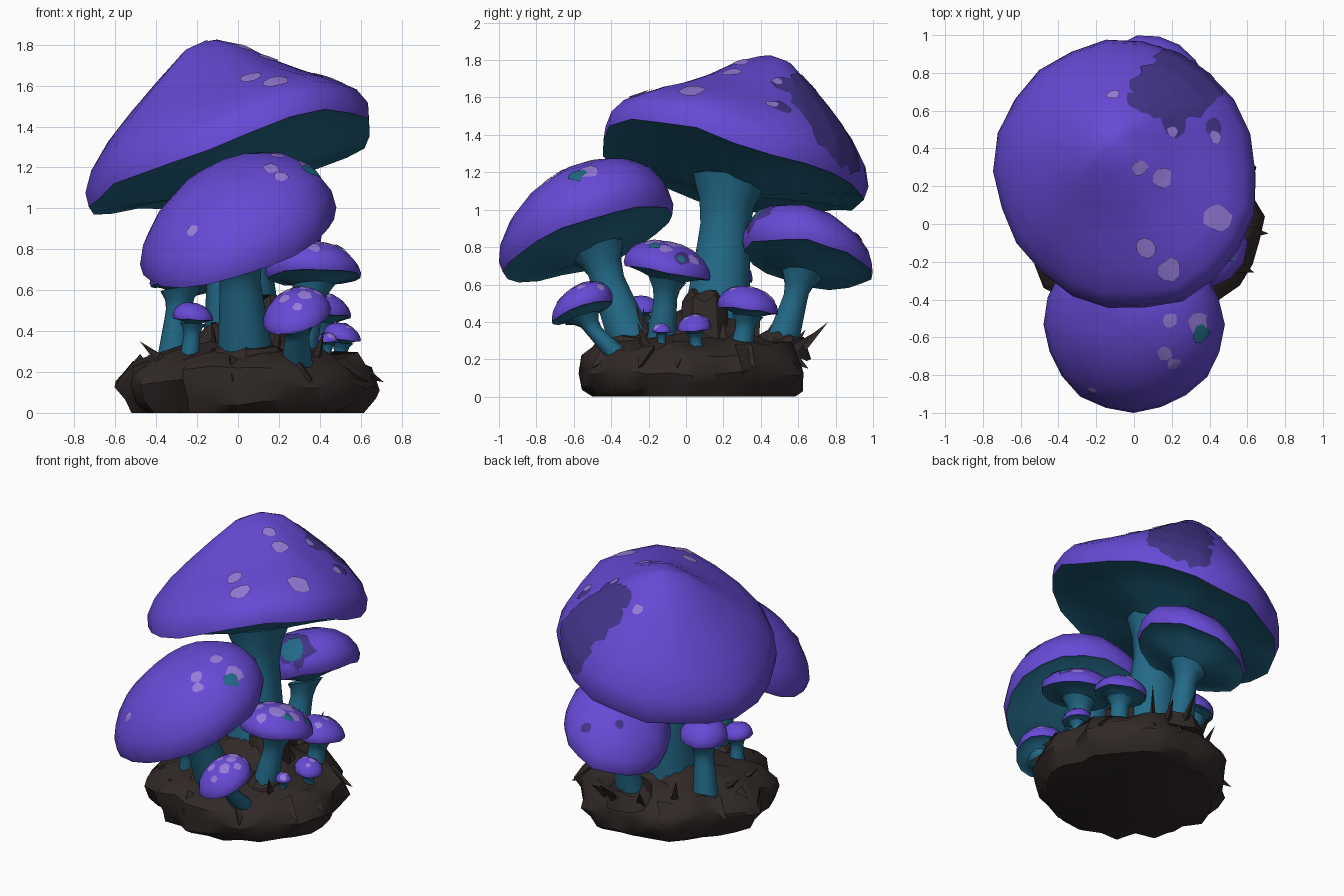
import bpy, bmesh, math, random
from mathutils import Vector
from mathutils.bvhtree import BVHTree

if "Cube" in bpy.data.objects:
    bpy.data.objects.remove(bpy.data.objects["Cube"])

random.seed(7)


def material(name, rgb):
    m = bpy.data.materials.new(name)
    m.diffuse_color = (*rgb, 1)
    m.use_nodes = True
    m.node_tree.nodes["Principled BSDF"].inputs["Base Color"].default_value = m.diffuse_color
    return m


PURPLE = material("purple", (0.135, 0.068, 0.67))
LILAC = material("lilac", (0.31, 0.20, 0.70))
DARK = material("dark_purple", (0.055, 0.035, 0.25))
TEAL = material("teal", (0.017, 0.145, 0.25))
SOIL = material("dark_soil", (0.030, 0.022, 0.020))


def finish(name, bm, mats, angle=40):
    bmesh.ops.recalc_face_normals(bm, faces=bm.faces)
    me = bpy.data.meshes.new(name)
    bm.to_mesh(me)
    bm.free()
    for m in mats:
        me.materials.append(m)
    ob = bpy.data.objects.new(name, me)
    bpy.context.collection.objects.link(ob)
    bpy.ops.object.select_all(action='DESELECT')
    ob.select_set(True)
    bpy.context.view_layer.objects.active = ob
    bpy.ops.object.shade_smooth_by_angle(angle=math.radians(angle))
    return ob


def loft(bm, rings, index=lambda i: 0):
    """Join equal rings of points and close both ends."""
    vs = [[bm.verts.new(p) for p in r] for r in rings]
    n = len(vs[0])
    for i in range(len(vs) - 1):
        for k in range(n):
            f = bm.faces.new((vs[i][k], vs[i][(k + 1) % n], vs[i + 1][(k + 1) % n], vs[i + 1][k]))
            f.material_index = index(i)
    bm.faces.new(vs[0]).material_index = index(0)
    bm.faces.new(vs[-1]).material_index = index(len(vs) - 2)


# (radius, height) fractions for the dome; gill rings hang as a shallow funnel
CONE = [(0.99, 0.0), (1.0, 0.11), (0.94, 0.26), (0.80, 0.44), (0.62, 0.61),
        (0.42, 0.78), (0.22, 0.94), (0.05, 0.99)]
ROUND = [(0.98, 0.0), (1.01, 0.14), (0.97, 0.36), (0.83, 0.62), (0.60, 0.84), (0.32, 0.97), (0.06, 1.0)]
GILLS = [(0.12, 1.0), (0.35, 0.62), (0.66, 0.2), (0.93, -0.06)]


def cap(name, c, rx, ry, h, slope, off, dome, n=18, depth=0.3, lift=0, sag=0):
    wob = [(random.uniform(0.975, 1.015), random.uniform(-0.03, 0.03)) for _ in range(n)]
    profile = [(r, -depth * t) for r, t in GILLS] + dome
    rings = []
    for i, (r, t) in enumerate(profile):
        ring = []
        for k in range(n):
            a = 2 * math.pi * k / n
            side = max(0, 0.64 * math.cos(a) - 0.77 * math.sin(a))
            up = lift * r * side ** 3
            w = 1 + (wob[k][0] - 1) * r + 0.5 * up
            if i >= len(GILLS) and r < 1:
                up -= sag * 4 * r * (1 - r) * side
            dx, dy = rx * r * w * math.cos(a), ry * r * w * math.sin(a)
            z = slope[0] * dx + slope[1] * dy + h * (t + wob[k][1] * r) + up
            tt = max(t, 0)
            ring.append((c[0] + dx + off[0] * tt, c[1] + dy + off[1] * tt, c[2] + z))
        rings.append(ring)
    bm = bmesh.new()
    loft(bm, rings, lambda i: 1 if i < len(GILLS) else 0)
    return finish(name, bm, [PURPLE, TEAL], 50)


def spots(name, host, marks, mat, lift=0.005):
    """Thin irregular plates laid over a cap; marks are (x, y, radius)."""
    tree = BVHTree.FromPolygons([v.co for v in host.data.vertices],
                                [p.vertices for p in host.data.polygons])
    bm = bmesh.new()
    for x, y, rad in marks:
        p, nor, _, _ = tree.ray_cast(Vector((x, y, 5)), Vector((0, 0, -1)))
        if p is None:
            continue
        u = nor.orthogonal().normalized()
        v = nor.cross(u)
        n, steps = (20, 7) if rad > 0.09 else (9, 3)
        jag = [random.uniform(0.78, 1.15) for _ in range(n)]

        def lay(q):
            hit, hn, _, _ = tree.ray_cast(q + nor * 0.25, -nor)
            return bm.verts.new((hit + hn * lift) if hit else q)
        mid, prev = lay(p), None
        for s in range(1, steps + 1):
            ring = [lay(p + rad * s / steps * jag[k] * (u * math.cos(2 * math.pi * k / n)
                    + v * math.sin(2 * math.pi * k / n))) for k in range(n)]
            for k in range(n):
                j = (k + 1) % n
                bm.faces.new((prev[k], prev[j], ring[j], ring[k]) if prev else (mid, ring[j], ring[k]))
            prev = ring
    return finish(name, bm, [mat], 60)


def stem(name, base, top, r0, r1, r2, slope, n=10):
    """Leaning tube whose flared top follows the slope of its cap."""
    a, b = Vector(base), Vector(top)
    rings = []
    for i in range(9):
        t = i / 8
        q = a.lerp(b, t)
        flare = max(0, (t - 0.75) * 4)
        r = r0 + (r1 - r0) * min(1, t * 1.4) + (r2 - r1) * flare ** 2
        ring = []
        for k in range(n):
            dx, dy = r * math.cos(2 * math.pi * k / n), r * math.sin(2 * math.pi * k / n)
            ring.append(q + Vector((dx, dy, flare * (slope[0] * dx + slope[1] * dy))))
        rings.append(ring)
    bm = bmesh.new()
    loft(bm, rings)
    return finish(name, bm, [TEAL], 50)


# Large mushroom
stem("large_stem", (0.03, 0.15, 0.25), (-0.01, 0.23, 1.15), 0.205, 0.14, 0.20, (0.24, -0.17))
big = cap("large_cap", (-0.04, 0.26, 1.18), 0.69, 0.71, 0.65, (0.24, -0.17), (-0.09, 0.17), CONE, 22,
          0.14, 0.1, 0.085)
spots("large_cap_patch", big, [(0.2, 0.73, 0.22), (0.25, 0.85, 0.15), (0.34, 0.78, 0.14),
                               (0.08, 0.65, 0.11), (0.40, 0.73, 0.10), (0.35, 0.84, 0.11)], DARK)
spots("large_cap_dark_spots", big, [(0.42, 0.51, 0.06), (0.2, 0.54, 0.08)], DARK, 0.006)
spots("large_cap_spots", big, [(0.03, 0.3, 0.045), (0.15, 0.24, 0.055), (0.44, 0.04, 0.075), (0.06, -0.12, 0.06),
                               (0.19, -0.24, 0.065), (-0.11, 0.68, 0.035), (0.43, 0.46, 0.035),
                               (0.2, 0.49, 0.03)], LILAC, 0.008)

# Front mushroom
stem("front_stem", (0.04, -0.27, 0.25), (0.0, -0.48, 0.78), 0.14, 0.10, 0.15, (0.29, 0.35))
front = cap("front_cap", (0.0, -0.525, 0.815), 0.475, 0.465, 0.40, (0.29, 0.34), (-0.02, -0.05), ROUND, 20, 0.2)
spots("front_cap_spots", front, [(0.19, -0.51, 0.04), (0.34, -0.53, 0.06), (0.16, -0.68, 0.045),
                                 (0.21, -0.74, 0.035), (-0.22, -0.88, 0.03)], LILAC)
spots("front_cap_teal_spot", front, [(0.35, -0.58, 0.055)], TEAL, 0.008)

# Back mushroom
stem("back_stem", (0.06, 0.5, 0.25), (0.08, 0.62, 0.65), 0.10, 0.07, 0.11, (0.38, -0.17))
back = cap("back_cap", (0.08, 0.65, 0.71), 0.33, 0.35, 0.28, (0.38, -0.17), (-0.03, -0.02), ROUND, 18, 0.25)
spots("back_cap_patch", back, [(0.13, 0.40, 0.14), (0.05, 0.41, 0.10)], DARK)
spots("back_cap_teal_spot", back, [(0.15, 0.38, 0.085)], TEAL, 0.009)
spots("back_cap_dark_spots", back, [(-0.05, 0.8, 0.03), (0.12, 0.92, 0.04)], DARK)

# Small mushrooms: name, cap centre, radius, height, slope, stem base, stem radius, spot count
SMALL = [("right", (0.37, -0.1, 0.66), 0.235, 0.17, (0.02, -0.18), (0.29, -0.14, 0.22), 0.066, 9),
         ("front_right", (0.29, -0.555, 0.45), 0.165, 0.15, (0.22, 0.33), (0.29, -0.36, 0.22), 0.058, 9),
         ("side", (0.39, 0.33, 0.46), 0.165, 0.13, (0.03, -0.12), (0.37, 0.28, 0.18), 0.055, 4),
         ("tiny", (0.51, 0.045, 0.36), 0.09, 0.08, (-0.1, 0.05), (0.48, 0.07, 0.18), 0.034, 4),
         ("bud", (0.44, -0.13, 0.345), 0.05, 0.045, (0, 0), (0.42, -0.13, 0.2), 0.022, 3),
         ("left_back", (-0.28, 0.21, 0.63), 0.15, 0.13, (0.1, -0.1), (-0.32, 0.24, 0.22), 0.062, 0),
         ("left_front", (-0.22, -0.24, 0.455), 0.10, 0.085, (-0.05, 0.0), (-0.24, -0.22, 0.22), 0.04, 0)]
for name, c, r, h, slope, base, sr, count in SMALL:
    stem(name + "_stem", base, (c[0], c[1], c[2] - 0.2 * h), sr * 1.35, sr, sr * 1.6, slope)
    top = cap(name + "_cap", c, r, r, h, slope, (-0.1 * r, 0), ROUND, 14, 0.35)
    if count:
        marks = []
        for i in range(count):
            a, d = i * 2.4 + 0.5, r * (0.25 + 0.62 * i / count)
            size = r * random.uniform(0.14, 0.24) * (2 if name == "bud" else 1)
            marks.append((c[0] + d * math.cos(a), c[1] + d * math.sin(a), size))
        spots(name + "_cap_spots", top, marks, LILAC, 0.003)
    if name == "right":
        spots("right_cap_dark_spots", top, [(0.54, -0.02, 0.045)], DARK, 0.005)
        spots("right_cap_teal_spots", top, [(0.5, -0.17, 0.032), (0.55, -0.03, 0.022)], TEAL, 0.007)

# Soil clump rising towards the large stem
N = 30
jag = [random.uniform(0.92, 1.06) for _ in range(N)]
rings = []
for r, z in [(0.87, 0.01), (0.94, 0.05), (1.0, 0.14), (0.96, 0.20), (0.84, 0.27), (0.62, 0.30),
             (0.42, 0.33), (0.30, 0.43), (0.12, 0.47)]:
    ring = []
    for k in range(N):
        a = 2 * math.pi * k / N
        w = r * (jag[k] + random.uniform(-0.04, 0.04))
        dz = random.uniform(-0.03, 0.03) if z > 0.01 else -0.01
        x, y = 0.05 + 0.63 * w * math.cos(a), 0.04 + 0.62 * w * math.sin(a)
        if r < 0.5:
            x, y = x - 0.01, y + 0.07
        ring.append((x, y, z + dz))
    rings.append(ring)
bm = bmesh.new()
loft(bm, rings)
finish("soil_clump", bm, [SOIL], 40)

# Root collars at the foot of the larger stems
for name, (x, y), r, high in [("front", (0.04, -0.27), 0.17, 0.33), ("back", (0.06, 0.5), 0.13, 0.33),
                              ("right", (0.29, -0.14), 0.11, 0.33), ("large", (0.16, 0.1), 0.12, 0.55)]:
    bm = bmesh.new()
    loft(bm, [[(x + r * s * math.cos(k * math.pi / 6), y + r * s * math.sin(k * math.pi / 6),
                z + random.uniform(-0.02, 0.03)) for k in range(12)]
              for s, z in [(1.3, 0.2), (1.0, high - 0.03), (0.6, high)]])
    finish(name + "_root_collar", bm, [SOIL], 30)


# Thorny blades: base, tip
def blade(bm, base, tip, w=0.035):
    a, b = Vector(base), Vector(tip)
    d = (b - a).normalized()
    u = d.orthogonal().normalized()
    v = d.cross(u)
    foot = [bm.verts.new(a + w * (u * math.cos(t) + v * math.sin(t))) for t in (0, 2.1, 4.2)]
    end = bm.verts.new(b)
    bm.faces.new(foot)
    for k in range(3):
        bm.faces.new((foot[k], foot[(k + 1) % 3], end))


bm = bmesh.new()
for x, y, lean, top in [(0.1, 0.6, (0.03, 0.16), 0.40), (0.2, 0.56, (0.05, 0.12), 0.34),
                        (-0.05, 0.56, (-0.04, 0.08), 0.36), (-0.36, 0.1, (-0.12, 0), 0.35),
                        (-0.36, -0.1, (-0.1, -0.04), 0.33), (0.1, -0.18, (0.02, -0.09), 0.50),
                        (0.18, -0.2, (0.03, -0.03), 0.48), (0.38, -0.2, (0.04, -0.06), 0.40),
                        (0.15, 0.36, (0.04, 0.05), 0.58), (-0.1, -0.08, (-0.03, -0.04), 0.45),
                        (-0.2, 0.4, (-0.06, 0.08), 0.42)]:
    blade(bm, (x, y, 0.24), (x + lean[0], y + lean[1], top))
finish("thorn_blades", bm, [SOIL], 20)

# Root ridges running down the clump side
bm = bmesh.new()
for k in range(12):
    a = k * math.pi / 6 + random.uniform(-0.15, 0.15)
    ca, sa = math.cos(a), math.sin(a)
    blade(bm, (0.05 + 0.5 * ca, 0.04 + 0.5 * sa, 0.24), (0.06 + 0.66 * ca, 0.04 + 0.62 * sa, 0.15), 0.06)
finish("root_ridges", bm, [SOIL], 30)
